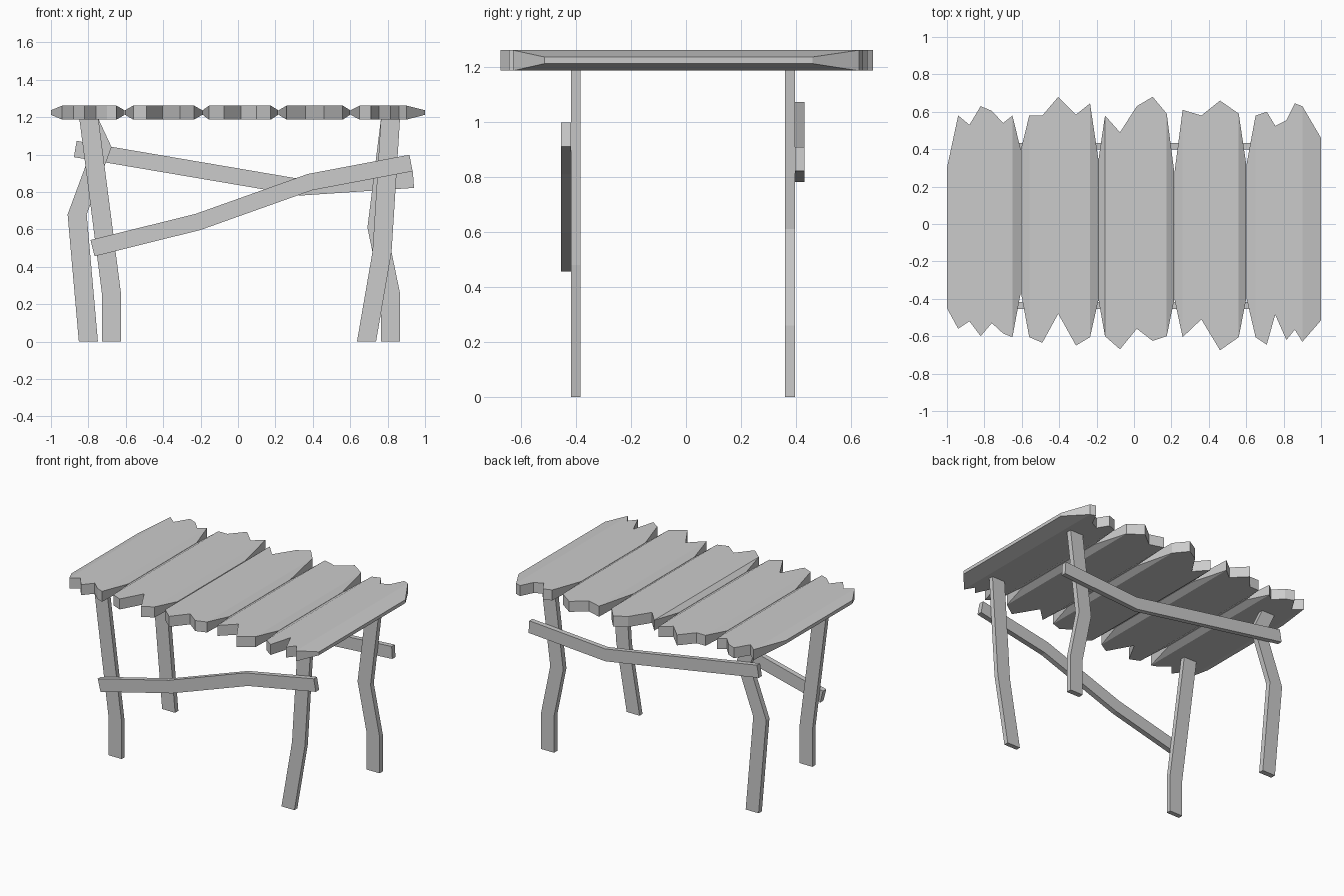
import bpy
from mathutils import Vector

if "Cube" in bpy.data.objects:
    bpy.data.objects.remove(bpy.data.objects["Cube"])

ZB, ZT = 1.187, 1.262      # tabletop underside and top
ZM, EDGE = 1.225, 0.012    # centre and half height of the thin plank edges


def loft(name, rings):
    """Closed solid through a row of four-cornered sections."""
    verts = [v for r in rings for v in r]
    n = len(rings)
    faces = [(0, 1, 2, 3), tuple(4 * n - 4 + k for k in (3, 2, 1, 0))]
    for i in range(n - 1):
        for k in range(4):
            a, b = 4 * i + k, 4 * i + (k + 1) % 4
            faces.append((b, a, a + 4, b + 4))
    mesh = bpy.data.meshes.new(name)
    mesh.from_pydata(verts, [], faces)
    mesh.update()
    ob = bpy.data.objects.new(name, mesh)
    bpy.context.collection.objects.link(ob)
    return ob


def plank(name, stations):
    """Stations: x, front y, back y. First and last are the thin edges."""
    rings = []
    for i, (x, f, b) in enumerate(stations):
        thin = i in (0, len(stations) - 1)
        lo, hi = (ZM - EDGE, ZM + EDGE) if thin else (ZB, ZT)
        rings.append([(x, f, lo), (x, b, lo), (x, b, hi), (x, f, hi)])
    return loft(name, rings)


def beam(name, path, y0, y1, width, level_ends):
    """Bent board along an x-z path; level_ends cuts it horizontally."""
    pts = [Vector(p) for p in path]
    rings = []
    for i, p in enumerate(pts):
        if level_ends:
            off = Vector((-width / 2, 0))
        else:
            d = (pts[min(i + 1, len(pts) - 1)] - pts[max(i - 1, 0)]).normalized()
            if 0 < i < len(pts) - 1:
                d = ((pts[i + 1] - p).normalized() + (p - pts[i - 1]).normalized()).normalized()
            off = Vector((-d.y, d.x)) * width / 2
        a, b = p - off, p + off
        rings.append([(a.x, y0, a.y), (a.x, y1, a.y), (b.x, y1, b.y), (b.x, y0, b.y)])
    return loft(name, rings)


# Tabletop: five rough-ended planks
plank("plank_1", [(-1, -.45, .30), (-.94, -.56, .58), (-.88, -.52, .53), (-.82, -.60, .63),
                  (-.76, -.53, .605), (-.70, -.585, .54), (-.65, -.605, .58), (-.606, -.37, .40)])
plank("plank_2", [(-.604, -.37, .40), (-.56, -.605, .58), (-.49, -.635, .58), (-.405, -.48, .68),
                  (-.31, -.65, .585), (-.235, -.605, .645), (-.191, -.41, .35)])
plank("plank_3", [(-.189, -.41, .35), (-.155, -.60, .58), (-.075, -.67, .49), (.015, -.56, .63),
                  (.10, -.625, .68), (.175, -.60, .59), (.215, -.405, .28)])
plank("plank_4", [(.217, -.405, .28), (.26, -.605, .61), (.36, -.51, .58), (.46, -.675, .66),
                  (.56, -.605, .59), (.60, -.40, .32)])
plank("plank_5", [(.602, -.40, .32), (.65, -.605, .58), (.71, -.645, .60), (.755, -.485, .525),
                  (.815, -.62, .555), (.86, -.565, .645), (.90, -.63, .63), (1, -.515, .46)])

# Crooked legs
legs = {
    "front_left_leg": [(-.677, 0), (-.677, .26), (-.797, 1.19)],
    "front_right_leg": [(.687, 0), (.77, .48), (.815, 1.19)],
    "back_left_leg": [(-.80, 0), (-.86, .68), (-.727, 1.04), (-.797, 1.19)],
    "back_right_leg": [(.815, 0), (.815, .26), (.743, .61), (.815, 1.19)],
}
for name, path in legs.items():
    y = (-.418, -.385) if name.startswith("front") else (.36, .397)
    beam(name, path, *y, .102, True)

# Nailed-on cross boards
beam("front_brace", [(-.778, .50), (-.214, .64), (.385, .853), (.925, .955)],
     -.455, -.418, .09, False)
beam("back_brace", [(-.87, 1.03), (.335, .825), (.938, .866)], .397, .432, .088, False)
